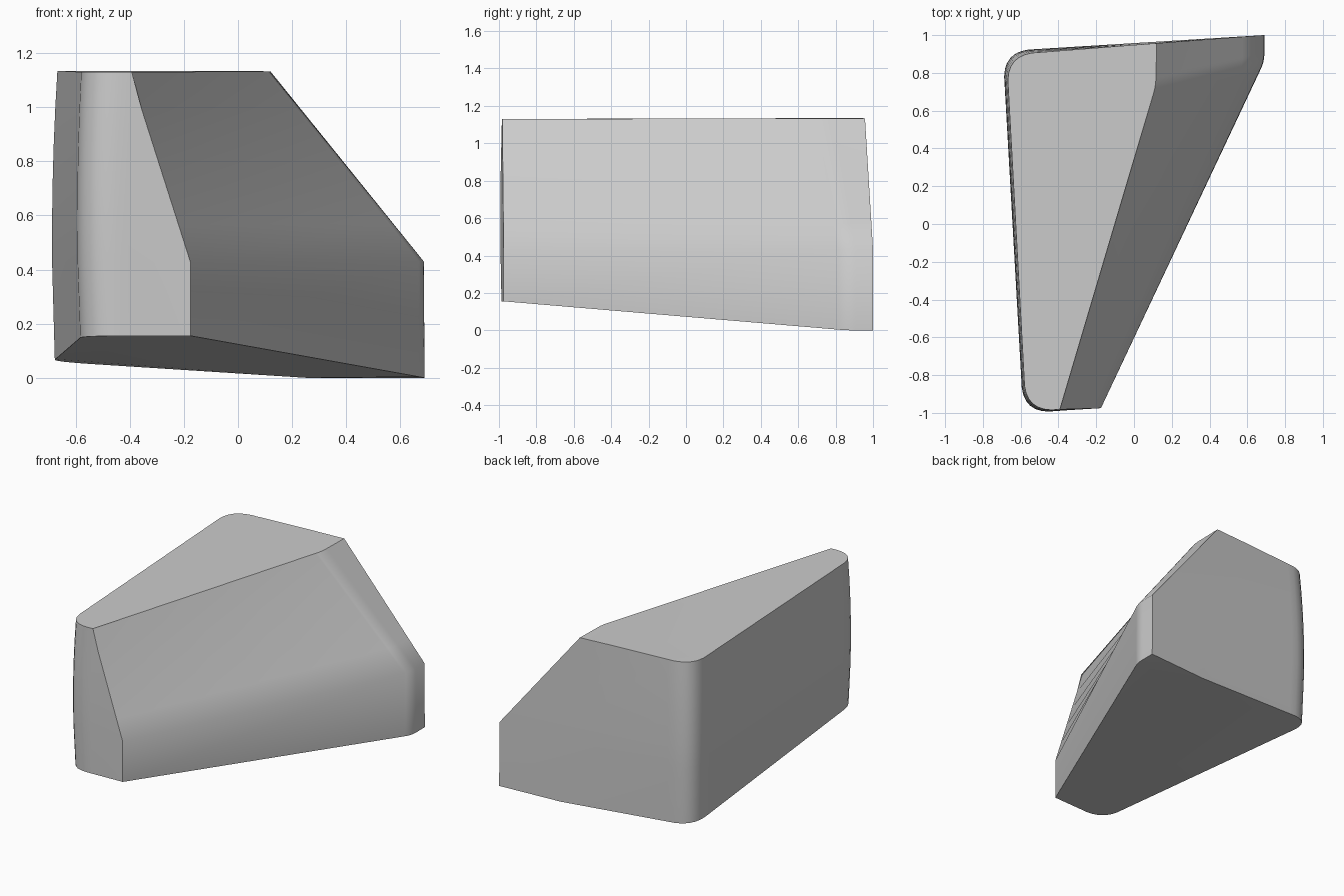
import bpy, bmesh, math
from mathutils import Vector

cube = bpy.data.objects.get("Cube")
if cube:
    bpy.data.objects.remove(cube, do_unlink=True)

grey = bpy.data.materials.new("plain_grey")
grey.use_nodes = True
colour = (0.6, 0.6, 0.6, 1)
grey.diffuse_color = colour
grey.node_tree.nodes["Principled BSDF"].inputs["Base Color"].default_value = colour

# Corner order: front right, right, back right, back middle, back left, front left
RADII = (0, 0.05, 0, 0, 0.18, 0.18)
BASE = [(-.175, -.975, .155), (.69, .86, 0), (.69, 1, 0),
        (.25, .971, 0), (-.685, .905, .06), (-.575, -.992, .155)]
WAIST = [(-.175, -.975, .425), (.687, .86, .43), (.687, 1, .43),
         (.2, .97, .43), (-.695, .915, .43), (-.585, -1, .43)]
TOP = [(-.4, -.982, 1.13), (.115, .73, 1.133), (.12, .957, 1.133),
       (-.1, .94, 1.135), (-.675, .895, 1.135), (-.572, -.992, 1.13)]


def blend(t):
    """Section between waist and top, with the rounded walls bulging."""
    ring = [Vector(a).lerp(Vector(b), t) for a, b in zip(WAIST, TOP)]
    bulge = 0.025 * t * (1 - t)
    ring[4] += Vector((-bulge, bulge, 0))
    ring[5] += Vector((-bulge, -bulge, 0))
    return ring


def rounded(corners, steps=8):
    """Replace every corner that has a radius by a smooth arc."""
    pts = []
    for i, r in enumerate(RADII):
        c = Vector(corners[i])
        if r == 0:
            pts.append(c)
            continue
        a = c + (Vector(corners[i - 1]) - c).normalized() * r
        b = c + (Vector(corners[(i + 1) % 6]) - c).normalized() * r
        for k in range(steps + 1):
            t = k / steps
            p = a.lerp(c, t).lerp(c.lerp(b, t), t)
            pts.append(p + (c - a.lerp(b, 0.5)) * 0.3 * t * (1 - t))
    return pts


# Wedge body lofted through the sections
bm = bmesh.new()
sections = [BASE] + [blend(k / 5) for k in range(6)]
rings = [[bm.verts.new(p) for p in rounded(s)] for s in sections]
n = len(rings[0])
for low, high in zip(rings, rings[1:]):
    for i in range(n):
        j = (i + 1) % n
        bm.faces.new((low[i], low[j], high[j], high[i]))
caps = [bm.faces.new(rings[0][::-1]), bm.faces.new(rings[-1])]
bmesh.ops.triangulate(bm, faces=caps)
bmesh.ops.recalc_face_normals(bm, faces=bm.faces)

mesh = bpy.data.meshes.new("wedge_body")
bm.to_mesh(mesh)
bm.free()
mesh.materials.append(grey)
body = bpy.data.objects.new("wedge_body", mesh)
bpy.context.collection.objects.link(body)
bpy.context.view_layer.objects.active = body
body.select_set(True)
bpy.ops.object.shade_smooth_by_angle(angle=math.radians(40))
